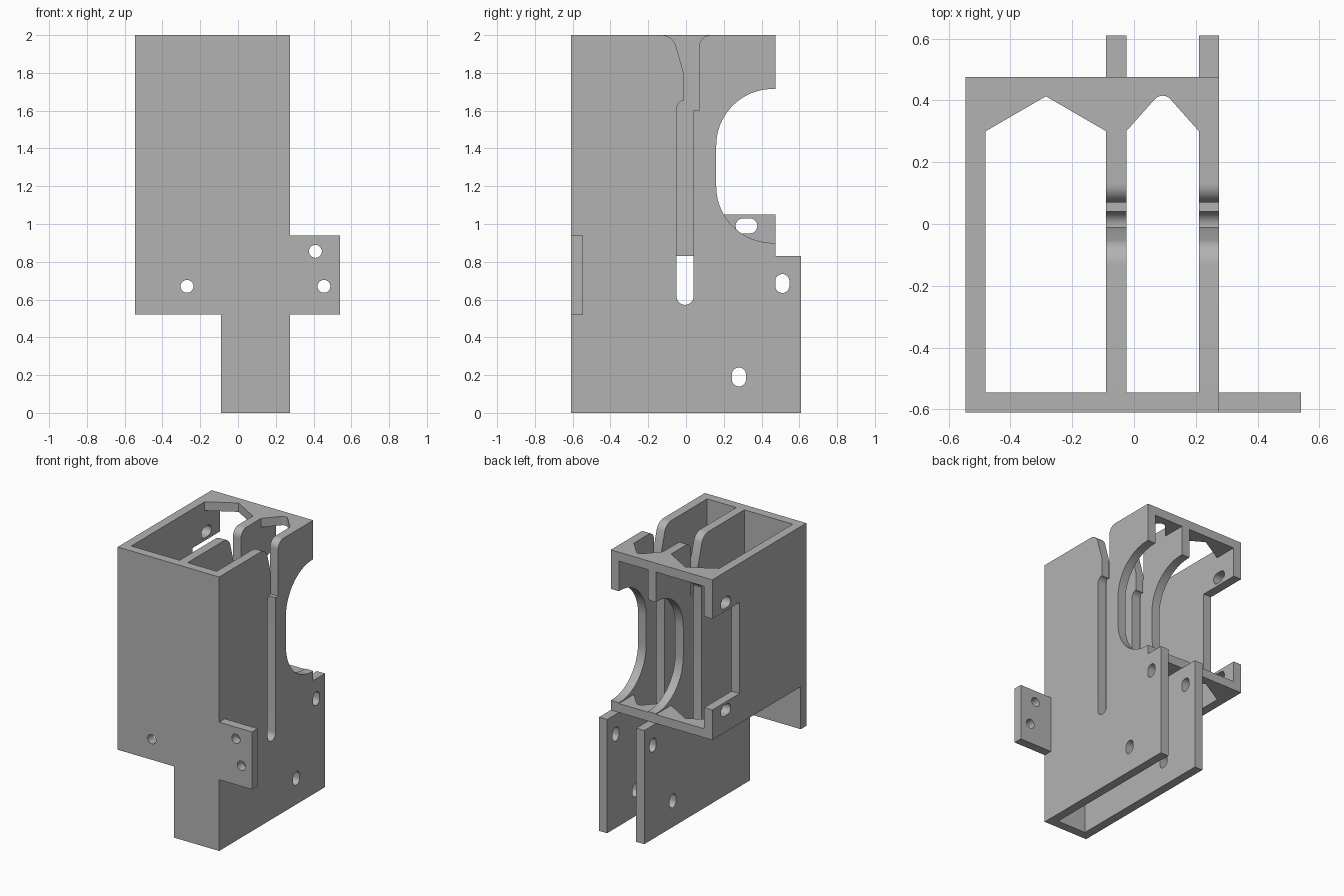
import bpy, bmesh
from math import sin, cos, radians
from mathutils import Vector

if "Cube" in bpy.data.objects:
    bpy.data.objects.remove(bpy.data.objects["Cube"])

grey = bpy.data.materials.new("plain_grey")
grey.use_nodes = True
colour = (0.45, 0.45, 0.45, 1)
grey.diffuse_color = colour
grey.node_tree.nodes["Principled BSDF"].inputs["Base Color"].default_value = colour

T = 0.065                      # sheet thickness
FRONT, BACK, TOP = -0.61, 0.475, 2.0
LEFT, RIGHT = -0.545, 0.275    # outer box sides
SHELF = 0.83                   # underside of the upper box


def arc(cx, cy, r, start, end, n=12):
    steps = [radians(start + (end - start) * i / n) for i in range(n + 1)]
    return [(cx + r * cos(a), cy + r * sin(a)) for a in steps]


def hole(cx, cy, w, h):
    """Round or oblong hole outline."""
    r = min(w, h) / 2
    dx, dy = w / 2 - r, h / 2 - r
    pts = []
    for sx, sy, a in ((1, 1, 0), (-1, 1, 90), (-1, -1, 180), (1, -1, 270)):
        for p in arc(cx + sx * dx, cy + sy * dy, r, a, a + 90, 6):
            if not pts or (Vector(p) - Vector(pts[-1])).length > 1e-5:
                pts.append(p)
    if (Vector(pts[0]) - Vector(pts[-1])).length < 1e-5:
        pts.pop()
    return pts


def sheet(name, axis, start, loops, thick=T):
    """Flat sheet with holes, extruded along an axis."""
    place = {"x": lambda u, v, w: (w, u, v),
             "y": lambda u, v, w: (u, w, v),
             "z": lambda u, v, w: (u, v, w)}[axis]
    bm = bmesh.new()
    for loop in loops:
        vs = [bm.verts.new(place(u, v, start)) for u, v in loop]
        for i, v in enumerate(vs):
            bm.edges.new((v, vs[i - 1]))
    bmesh.ops.triangle_fill(bm, use_beauty=True, edges=bm.edges[:],
                            normal=place(0, 0, 1))
    ext = bmesh.ops.extrude_face_region(bm, geom=bm.faces[:],
                                        use_keep_orig=True)
    moved = [g for g in ext["geom"] if isinstance(g, bmesh.types.BMVert)]
    bmesh.ops.translate(bm, verts=moved, vec=place(0, 0, thick))
    bmesh.ops.recalc_face_normals(bm, faces=bm.faces[:])
    me = bpy.data.meshes.new(name)
    bm.to_mesh(me)
    bm.free()
    me.materials.append(grey)
    ob = bpy.data.objects.new(name, me)
    bpy.context.collection.objects.link(ob)
    bpy.ops.object.select_all(action="DESELECT")
    ob.select_set(True)
    bpy.context.view_layer.objects.active = ob
    bpy.ops.object.shade_smooth_by_angle(angle=radians(30))
    return ob


# Front plate with side mounting tab and narrow foot
sheet("front_plate", "y", FRONT, [
    [(-0.09, 0), (RIGHT, 0), (RIGHT, 0.52), (0.54, 0.52), (0.54, 0.94),
     (RIGHT, 0.94), (RIGHT, TOP), (LEFT, TOP), (LEFT, 0.52), (-0.09, 0.52)],
    hole(-0.27, 0.67, 0.068, 0.068),
    hole(0.41, 0.855, 0.068, 0.068),
    hole(0.455, 0.67, 0.068, 0.068)])

# Two inner webs: round back cutout and a slot opening to the top
inner = FRONT + T
web = ([(inner, 0), (0.61, 0), (0.61, SHELF), (BACK, SHELF), (BACK, 0.9)]
       + arc(0.46, 1.2, 0.3, 270, 180, 20)
       + arc(0.46, 1.415, 0.3, 180, 90, 20)
       + [(BACK, 1.715), (BACK, TOP)]
       + arc(0.13, 1.94, 0.06, 90, 180)
       + [(0.07, 1.6), (0.04, 1.6)]
       + arc(-0.005, 0.617, 0.045, 0, -180, 16)
       + arc(-0.005, 1.61, 0.045, 180, 97, 8)
       + [(-0.01, 1.79)]
       + arc(-0.13, 1.92, 0.08, 17, 90)
       + [(inner, TOP)])
for name, x in (("middle_web", -0.09), ("outer_web", RIGHT - T)):
    sheet(name, "x", x, [web, hole(0.51, 0.685, 0.075, 0.1),
                         hole(0.28, 0.19, 0.075, 0.1)])

# Side wall with a square notch at the back
sheet("side_wall", "x", LEFT, [
    [(inner, SHELF), (BACK, SHELF), (BACK, 1.05), (0.16, 1.05),
     (0.16, 1.715), (BACK, 1.715), (BACK, TOP), (inner, TOP)],
    hole(0.32, 0.99, 0.115, 0.08),
    hole(0.32, 1.775, 0.115, 0.08)])

# Top and bottom shelves with gabled inner edges, one per bay
wide = [(LEFT + T, 0.3), (-0.285, 0.413), (-0.09, 0.3)]
narrow = ([(-0.025, 0.3)] + arc(0.0925, 0.381, 0.034, 138, 42, 8)
          + [(RIGHT - T, 0.3)])
for level, z in (("top", TOP - T), ("bottom", SHELF)):
    for bay, edge in (("wide", wide), ("narrow", narrow)):
        outline = edge + [(edge[-1][0], BACK), (edge[0][0], BACK)]
        sheet(f"{level}_{bay}_shelf", "z", z, [outline])
